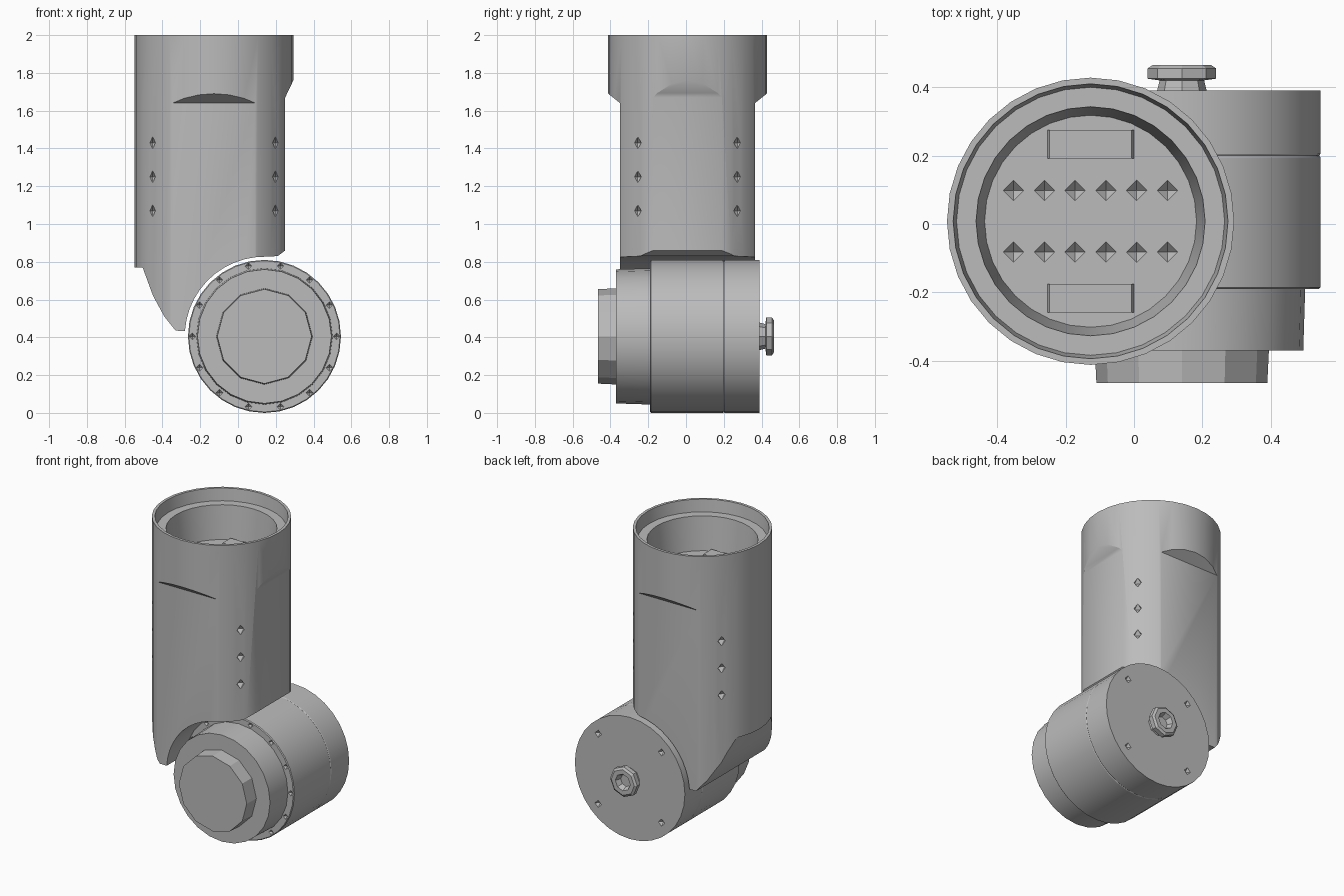
import bpy, bmesh
from math import sin, cos, pi, radians
from mathutils import Matrix, Vector

if "Cube" in bpy.data.objects:
    bpy.data.objects.remove(bpy.data.objects["Cube"])

grey = bpy.data.materials.new("grey")
grey.use_nodes = True
colour = (0.5, 0.5, 0.5, 1)
grey.diffuse_color = colour
grey.node_tree.nodes["Principled BSDF"].inputs["Base Color"].default_value = colour

TUBE = Vector((-0.127, 0.008, 0))      # vertical tube axis
JOINT = Vector((0.14, 0, 0.405))       # horizontal joint axis
TO_BACK = Matrix.Rotation(-pi / 2, 4, 'X')   # local z becomes +y


def to_object(name, bm):
    bmesh.ops.recalc_face_normals(bm, faces=bm.faces)
    mesh = bpy.data.meshes.new(name)
    bm.to_mesh(mesh)
    bm.free()
    mesh.materials.append(grey)
    obj = bpy.data.objects.new(name, mesh)
    bpy.context.collection.objects.link(obj)
    return obj


def lathe(name, profile, segs, matrix):
    """Solid of revolution from (radius, height) pairs."""
    bm = bmesh.new()
    rings = []
    for r, h in profile:
        count = segs if r else 1
        rings.append([bm.verts.new((r * cos(2 * pi * i / segs), r * sin(2 * pi * i / segs), h))
                      for i in range(count)])
    for a, b in zip(rings, rings[1:]):
        if len(a) == 1:
            bm.faces.new(b)
        elif len(b) == 1:
            bm.faces.new(a)
        else:
            for i in range(segs):
                j = (i + 1) % segs
                bm.faces.new((a[i], a[j], b[j], b[i]))
    bm.transform(matrix)
    # single points at the ends only close the caps
    bmesh.ops.delete(bm, geom=[v for v in bm.verts if not v.link_faces], context='VERTS')
    return to_object(name, bm)


def prism(name, points, half, matrix=Matrix()):
    """Outline in x and z, extruded along y by half to each side."""
    bm = bmesh.new()
    face = bm.faces.new([bm.verts.new((x, -half, z)) for x, z in points])
    new = bmesh.ops.extrude_face_region(bm, geom=[face])["geom"]
    bmesh.ops.translate(bm, vec=(0, 2 * half, 0),
                        verts=[g for g in new if isinstance(g, bmesh.types.BMVert)])
    bm.transform(matrix)
    return to_object(name, bm)


def dents(name, centres, size):
    """Diamond-shaped cutters for small pits."""
    bm = bmesh.new()
    for c in centres:
        bmesh.ops.create_uvsphere(bm, u_segments=4, v_segments=2, radius=size,
                                  matrix=Matrix.Translation(c))
    return to_object(name, bm)


def cut(obj, cutter, operation='DIFFERENCE'):
    cutter.hide_render = True
    mod = obj.modifiers.new("cut", 'BOOLEAN')
    mod.object, mod.operation, mod.solver = cutter, operation, 'EXACT'
    bpy.context.view_layer.objects.active = obj
    bpy.ops.object.modifier_apply(modifier=mod.name)
    bpy.data.objects.remove(cutter)


def smooth(obj, angle=30):
    bpy.ops.object.select_all(action='DESELECT')
    obj.select_set(True)
    bpy.context.view_layer.objects.active = obj
    bpy.ops.object.shade_smooth_by_angle(angle=radians(angle))


# Upright tube with a stepped socket in its top
tube = lathe("upper_tube", [(0, 0.3), (0.42, 0.3), (0.42, 2), (0.402, 2), (0.392, 1.92),
                            (0.335, 1.92), (0.31, 1.7), (0, 1.7)], 32,
             Matrix.Translation(TUBE))

# Four flats below the collar, each ending in a slope
for quarter in range(4):
    on_x = quarter % 2 == 0
    depth, low, high = (0.377, 1.67, 1.76) if on_x else (0.357, 1.64, 1.69)
    outline = [(depth, 0.1), (0.6, 0.1), (0.6, high + (high - low) * 4),
               (0.42, high), (depth, low)]
    place = Matrix.Translation(TUBE) @ Matrix.Rotation(quarter * pi / 2, 4, 'Z')
    cut(tube, prism("flat_cutter", outline, 0.5, place))

# Lower end: a pointed tail that wraps round the joint
arc = [(JOINT.x + 0.422 * cos(a), JOINT.z + 0.422 * sin(a))
       for a in (radians(176 - 8 * i) for i in range(11))]
outline = [(-0.7, 2.2), (-0.7, 0.77), (-0.505, 0.77), (-0.45, 0.62), (-0.39, 0.51),
           (-0.33, 0.435)] + arc + [(0.21, 0.83), (0.25, 0.86), (0.5, 0.86), (0.5, 2.2)]
cut(tube, prism("tail_cutter", outline, 0.7), 'INTERSECT')

# Pits on the rounded corners and rows of pits in the socket floor
corners = [TUBE + Vector((0.42 * cos(a), 0.42 * sin(a), z))
           for a in (radians(39 + 0), radians(141), radians(219), radians(321))
           for z in (1.07, 1.25, 1.43)]
cut(tube, dents("corner_pit_cutter", corners, 0.032))
floor = [TUBE + Vector((0.09 * (i - 2.5), side * 0.09, 1.7))
         for i in range(6) for side in (-1, 1)]
cut(tube, dents("socket_pit_cutter", floor, 0.03))
smooth(tube)

# Raised plates on the socket floor
for side, label in ((1, "back"), (-1, "front")):
    prism("socket_plate_" + label, [(-0.13, 1.69), (0.13, 1.69), (0.12, 1.72), (-0.12, 1.72)],
          0.042, Matrix.Translation(TUBE + Vector((0, side * 0.225, 0))))

# Joint drum
axis = Matrix.Translation(JOINT) @ TO_BACK
drum = lathe("joint_drum", [(0, -0.19), (0.4, -0.19), (0.405, -0.185), (0.405, 0.195),
                            (0.402, 0.2), (0.405, 0.205), (0.405, 0.39), (0, 0.39)], 32, axis)
rim = [JOINT + Vector((0.382 * cos(a), -0.19, 0.382 * sin(a)))
       for a in (2 * pi * i / 14 for i in range(14))]
cut(drum, dents("rim_pit_cutter", rim, 0.018))
screws = [JOINT + Vector((0.33 * cos(a), 0.39, 0.33 * sin(a)))
          for a in (pi / 4 + pi / 2 * i for i in range(4))]
cut(drum, dents("screw_pit_cutter", screws, 0.024))
smooth(drum)

# Front ring and faceted cap
ring = lathe("front_ring", [(0, -0.37), (0.355, -0.37), (0.361, -0.18), (0, -0.18)], 24, axis)
smooth(ring)
lathe("front_cap", [(0, -0.465), (0.25, -0.465), (0.255, -0.36), (0, -0.36)], 12, axis)

# Back knob with a socket
knob = lathe("back_knob", [(0, 0.38), (0.075, 0.38), (0.065, 0.42), (0.1, 0.425),
                           (0.1, 0.455), (0.085, 0.465), (0.055, 0.465), (0.04, 0.43),
                           (0, 0.43)], 8, axis)
